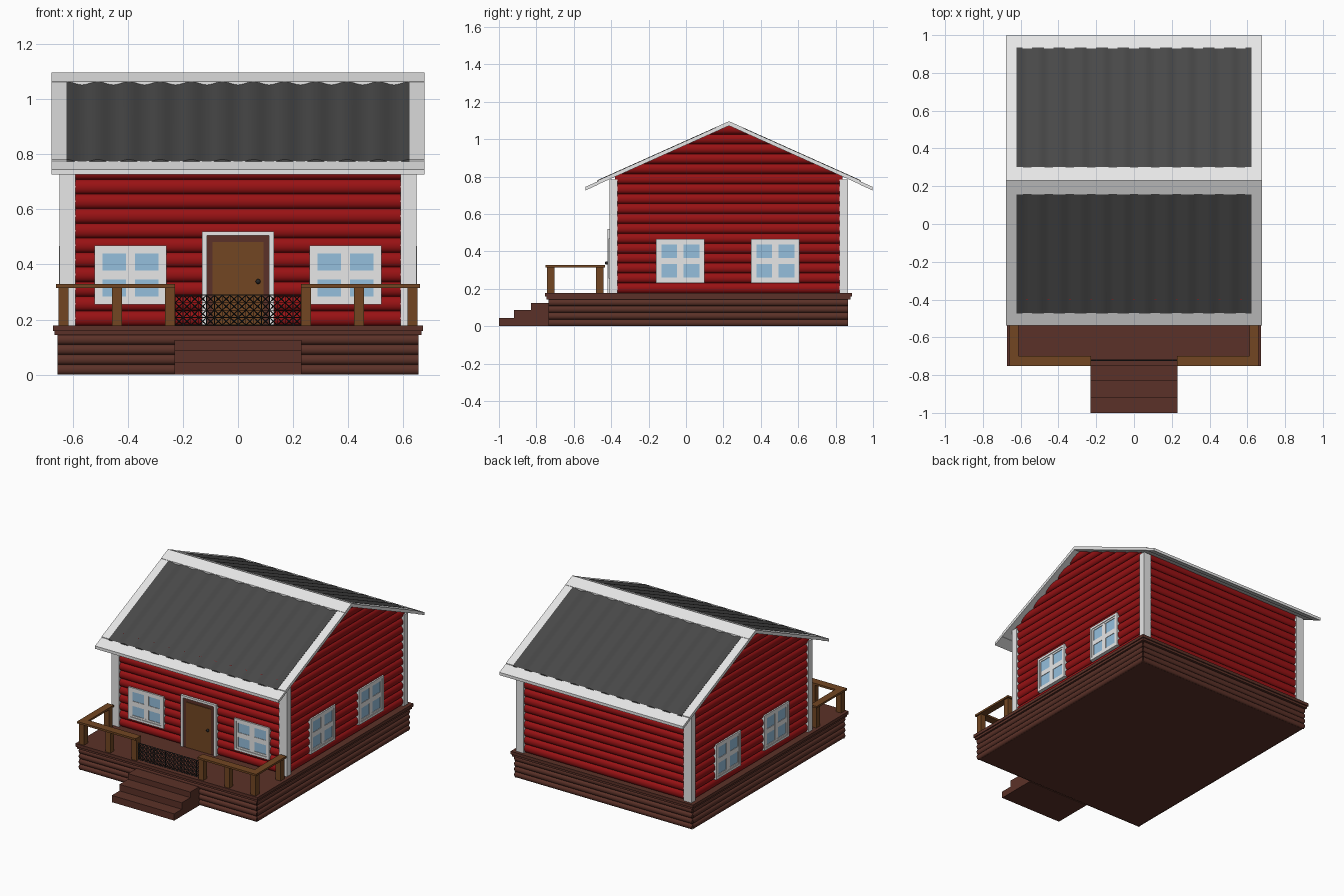
import bpy, bmesh, math
from mathutils import Matrix

if "Cube" in bpy.data.objects:
    bpy.data.objects.remove(bpy.data.objects["Cube"])


def mat(name, r, g, b):
    m = bpy.data.materials.new(name)
    m.diffuse_color = (r, g, b, 1)
    m.use_nodes = True
    m.node_tree.nodes["Principled BSDF"].inputs["Base Color"].default_value = m.diffuse_color
    return m


RED = mat("red_logs", 0.32, 0.006, 0.007)
WHITE = mat("white_trim", 0.8, 0.8, 0.8)
GREY = mat("dark_roof", 0.065, 0.065, 0.065)
DECK = mat("deck_brown", 0.105, 0.031, 0.021)
WOOD = mat("rail_brown", 0.17, 0.062, 0.016)
GLASS = mat("window_blue", 0.30, 0.52, 0.72)
BLACK = mat("black_metal", 0.02, 0.02, 0.02)


def finish(name, bm, m, smooth=None):
    bmesh.ops.recalc_face_normals(bm, faces=bm.faces)
    me = bpy.data.meshes.new(name)
    bm.to_mesh(me)
    bm.free()
    me.materials.append(m)
    ob = bpy.data.objects.new(name, me)
    bpy.context.collection.objects.link(ob)
    if smooth:
        bpy.ops.object.select_all(action='DESELECT')
        ob.select_set(True)
        bpy.context.view_layer.objects.active = ob
        bpy.ops.object.shade_smooth_by_angle(angle=math.radians(smooth))
    return ob


def boxes(name, m, lst, f=lambda x, y, z: (x, y, z)):
    """Each box is x0, x1, y0, y1, z0, z1; f maps the corners into place."""
    bm = bmesh.new()
    for x0, x1, y0, y1, z0, z1 in lst:
        M = Matrix.Translation(((x0+x1)/2, (y0+y1)/2, (z0+z1)/2)) @ Matrix.Diagonal((x1-x0, y1-y0, z1-z0, 1))
        vs = bmesh.ops.create_cube(bm, size=1, matrix=M)["verts"]
        for v in vs:
            v.co = f(*v.co)
    return finish(name, bm, m)


def logs(name, m, z0, h, n, depth, extent, place):
    """Stack of half-round boards; extent(z) gives the ends, place maps (u, out, z)."""
    bm = bmesh.new()
    prev = None
    for k in range(n * 8 + 1):
        i, j = divmod(k, 8)
        a = math.pi * j / 8
        z = z0 + h * (i + 0.5 - 0.5 * math.cos(a))
        o = depth * math.sin(a)
        lo, hi = extent(z)
        row = [bm.verts.new(place(lo, o, z)), bm.verts.new(place(hi, o, z))]
        if prev:
            bm.faces.new((prev[0], prev[1], row[1], row[0]))
        prev = row
    return finish(name, bm, m, 40)


# foundation, lapped skirt boards and deck
boxes("foundation", DECK, [(-.645, .645, -.725, .857, 0, .15)])
fy = lambda z: (-.735, .867)
fx = lambda z: (-.655, .655)
for s, side in ((-1, "left"), (1, "right")):
    logs("skirt_" + side, DECK, 0, .0363, 4, .014, fy, lambda u, o, z: (s * (.646 + o), u, z))
logs("skirt_front", DECK, 0, .0363, 4, .014, fx, lambda u, o, z: (u, -.726 - o, z))
logs("skirt_back", DECK, 0, .0363, 4, .014, fx, lambda u, o, z: (u, .858 + o, z))
boxes("deck", DECK, [(-.672, .672, -.753, .887, .158, .178), (-.665, .665, -.746, .88, .143, .158)])

# steps
boxes("steps", DECK, [(-.23, .23, -1, -.735, 0, .045), (-.23, .23, -.92, -.735, .045, .088),
                      (-.23, .23, -.83, -.735, .088, .125)])

# log walls, with the gables trimmed to the roof slope
RY, RZ, SL = .23, 1.093, .448


def gable(z):
    d = max(0, (RZ - .012 - z) / SL)
    return max(-.38, RY - d), min(.836, RY + d)


for s, side in ((-1, "left"), (1, "right")):
    logs("wall_" + side, RED, .178, .053, 17, .019, gable, lambda u, o, z: (s * (.622 + o), u, z))
wx = lambda z: (-.61, .61)
logs("wall_front", RED, .178, .053, 12, .019, wx, lambda u, o, z: (u, -.386 - o, min(z, .803)))
logs("wall_back", RED, .178, .053, 12, .019, wx, lambda u, o, z: (u, .842 + o, min(z, .803)))
boxes("corner_posts", WHITE, [(x, x + .057, y, y + .045, .178, .785)
                              for x in (-.647, .59) for y in (-.41, .822)])

# roof: white frame and soffit with a corrugated sheet on each slope
for s, side in ((-1, "front"), (1, "back")):
    def slope(x, d, n):
        return (x, RY + s * d, RZ - SL * d - n)
    boxes("roof_soffit_" + side, WHITE, [(-.67, .67, 0, .76, .011, .02)], slope)
    boxes("roof_trim_" + side, WHITE, [(-.677, .677, 0, .073, -.003, .021),
                                       (-.677, .677, .70, .768, .004, .023),
                                       (-.677, -.62, .073, .70, -.001, .021),
                                       (.62, .677, .073, .70, -.001, .021)], slope)
    bm = bmesh.new()
    prev = None
    for i in range(11 * 10 + 1):
        x = -.622 + 1.244 * i / 110
        n = .003 - .006 * math.cos(2 * math.pi * i / 10)
        row = [bm.verts.new(slope(x, d, k)) for d, k in ((.06, .014), (.06, n), (.704, n), (.704, .014))]
        if prev:
            for a in range(4):
                b = (a + 1) % 4
                bm.faces.new((prev[a], prev[b], row[b], row[a]))
        else:
            bm.faces.new(row)
        prev = row
    bm.faces.new(prev)
    finish("roof_sheet_" + side, bm, GREY, 35)


# windows: outer frame, sash with cross bars, and glass
def window(name, uc, z0, z1, place):
    w, zc = .13, (z0 + z1) / 2

    def ring(a0, a1, b0, b1, t, o):
        return [(a0, a1, 0, o, b0, b0 + t), (a0, a1, 0, o, b1 - t, b1),
                (a0, a0 + t, 0, o, b0 + t, b1 - t), (a1 - t, a1, 0, o, b0 + t, b1 - t)]
    u0, u1 = uc - w, uc + w
    boxes(name + "_frame", WHITE, ring(u0, u1, z0, z1, .016, .028), place)
    boxes(name + "_sash", WHITE, ring(u0 + .014, u1 - .014, z0 + .014, z1 - .014, .014, .024)
          + [(uc - .017, uc + .017, 0, .0235, z0 + .02, z1 - .02),
             (u0 + .02, u1 - .02, 0, .023, zc - .016, zc + .016)], place)
    boxes(name + "_glass", GLASS, [(u0 + .01, u1 - .01, .012, .02, z0 + .01, z1 - .01)], place)


for s, side in ((-1, "left"), (1, "right")):
    window("front_window_" + side, s * .39, .255, .468, lambda u, o, z: (u, -.386 - o, z))
    for y, pos in ((-.03, "near"), (.478, "far")):
        window(side + "_window_" + pos, y, .232, .466, lambda u, o, z: (s * (.622 + o), u, z))

# door with white casing, brown jamb, leaf and knob
boxes("door_casing", WHITE, [(-.131, -.113, -.42, -.38, .178, .52), (.113, .131, -.42, -.38, .178, .52),
                             (-.113, .113, -.42, -.38, .505, .52)])
boxes("door_jamb", DECK, [(-.114, .114, -.413, -.38, .178, .506)])
boxes("door_leaf", WOOD, [(-.092, .092, -.417, -.38, .18, .481)])
bm = bmesh.new()
bmesh.ops.create_uvsphere(bm, u_segments=12, v_segments=8, radius=.009,
                          matrix=Matrix.Translation((.073, -.424, .338)))
finish("door_knob", bm, BLACK, 40)

# porch railing, mirrored left and right
posts, rails = [], []
for s in (-1, 1):
    def bx(a, b, *r):
        return (min(s * a, s * b), max(s * a, s * b), *r)
    posts += [bx(a, a + .037, -.743, -.703, .178, .317) for a in (.228, .42, .614)]
    posts.append(bx(.614, .651, -.482, -.442, .178, .317))
    rails += [bx(.228, .66, -.752, -.698, .315, .328), bx(.612, .66, -.698, -.433, .315, .328)]
boxes("rail_posts", WOOD, posts)
boxes("rail_tops", WOOD, rails)

# black lattice gate between the middle posts
bm = bmesh.new()
bmesh.ops.create_grid(bm, x_segments=16, y_segments=4, size=.5)
for v in bm.verts:
    v.co = (v.co.x * .456, -.722, .234 + v.co.y * .108)
bmesh.ops.poke(bm, faces=bm.faces)
gate = finish("lattice_gate", bm, BLACK)
wire = gate.modifiers.new("bars", 'WIREFRAME')
wire.thickness = .007
wire.use_even_offset = False
wire.use_boundary = True
